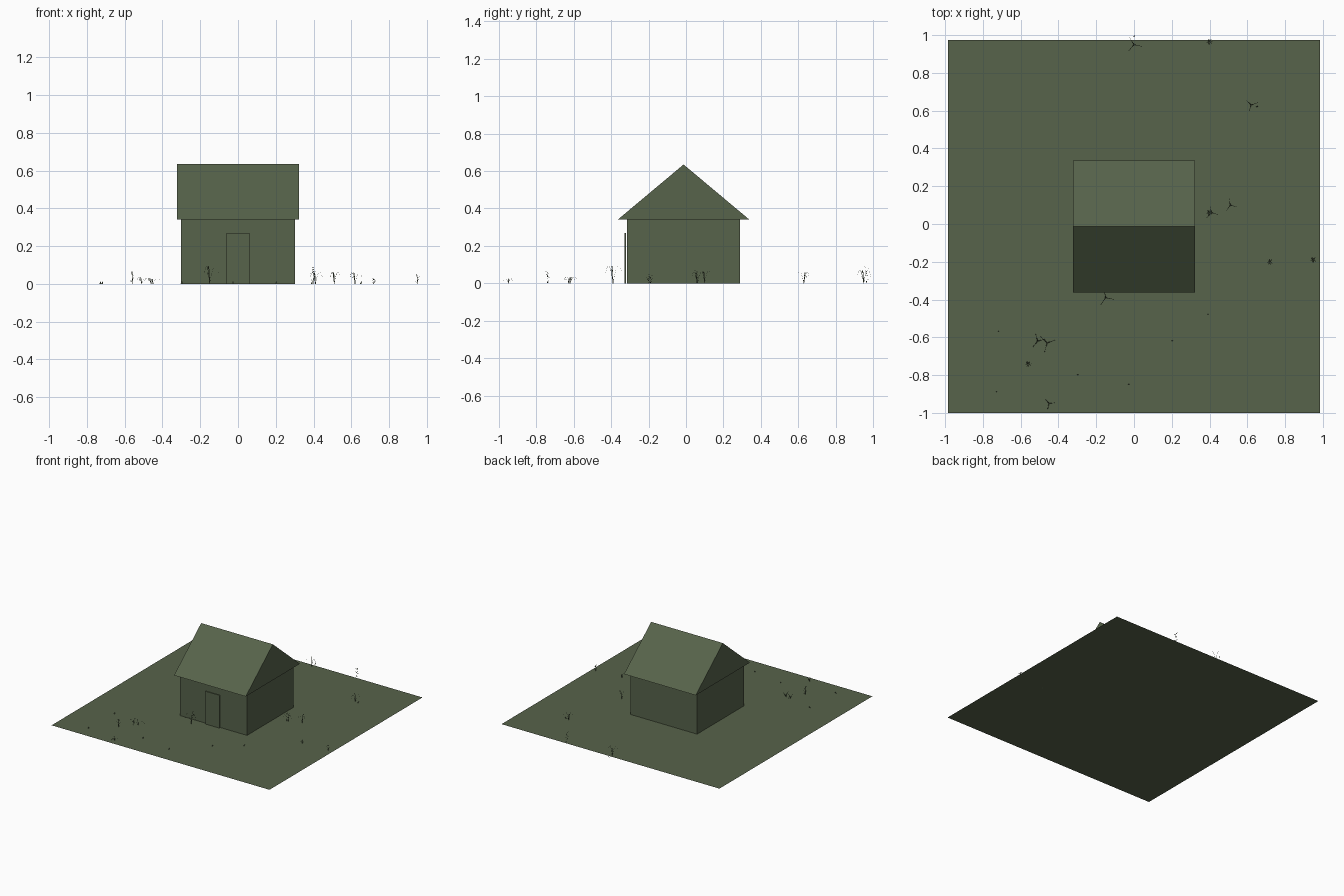
import bpy, bmesh, math, random
from mathutils import Vector

if "Cube" in bpy.data.objects:
    bpy.data.objects.remove(bpy.data.objects["Cube"])

random.seed(4)
green = bpy.data.materials.new("moss_green")
green.diffuse_color = (0.095, 0.125, 0.070, 1)
green.use_nodes = True
green.node_tree.nodes["Principled BSDF"].inputs["Base Color"].default_value = green.diffuse_color


def finish(name, bm):
    me = bpy.data.meshes.new(name)
    bm.to_mesh(me)
    bm.free()
    me.materials.append(green)
    ob = bpy.data.objects.new(name, me)
    bpy.context.collection.objects.link(ob)
    return ob


def box(name, lo, hi):
    bm = bmesh.new()
    bmesh.ops.create_cube(bm, size=1)
    for v in bm.verts:
        v.co = [(a + b) / 2 + c * (b - a) for a, b, c in zip(lo, hi, v.co)]
    return finish(name, bm)


def ribbon(bm, pts, side):
    """Thin blade strip along a path, tapering to its tip."""
    n = len(pts) - 1
    rows = []
    for i, p in enumerate(pts):
        w = side * (1 - 0.7 * i / n)
        rows.append((bm.verts.new(p - w), bm.verts.new(p + w)))
    for a, b in zip(rows, rows[1:]):
        bm.faces.new((a[0], a[1], b[1], b[0]))


def arch_grass(bm, x, y, height, reach, blades=3):
    """Tuft of blades that rise and droop over."""
    for k in range(blades):
        ang = math.tau * k / blades + random.uniform(-0.4, 0.4)
        d = Vector((math.cos(ang), math.sin(ang), 0))
        side = Vector((-d.y, d.x, 0)) * 0.002
        pts = [Vector((x, y, 0)) + d * reach * t
               + Vector((0, 0, height * (1 - (1 - 1.7 * t) ** 2)))
               for t in (i / 6 for i in range(7))]
        ribbon(bm, pts, side)


def leafy_stalk(bm, x, y, height, leaves=8):
    """Upright stem with small alternating leaves."""
    base = Vector((x, y, 0))
    ribbon(bm, [base, base + Vector((0, 0, height))], Vector((0.0015, 0, 0)))
    for k in range(leaves):
        ang = k * 2.4
        d = Vector((math.cos(ang), math.sin(ang), 0.4)) * 0.016
        p = base + Vector((0, 0, height * (k + 1) / leaves - 0.006))
        ribbon(bm, [p, p + d], Vector((-d.y, d.x, 0)) * 0.25)


# Ground sheet
bm = bmesh.new()
bm.faces.new([bm.verts.new(p) for p in
              ((-0.985, -1, 0), (0.985, -1, 0), (0.985, 0.975, 0), (-0.985, 0.975, 0))])
finish("ground", bm)

# House walls and door
box("house_body", (-0.302, -0.275, 0), (0.302, 0.288, 0.342))
box("front_wall", (-0.302, -0.315, 0), (0.302, -0.275, 0.342))
box("door", (-0.063, -0.328, 0), (0.063, -0.322, 0.268))

# Gable roof
bm = bmesh.new()
prof = ((-0.363, 0.342), (0.337, 0.342), (-0.013, 0.635))
ends = [[bm.verts.new((x, y, z)) for y, z in prof] for x in (-0.324, 0.324)]
bm.faces.new(ends[0][::-1])
bm.faces.new(ends[1])
for i in range(3):
    j = (i + 1) % 3
    bm.faces.new((ends[0][i], ends[0][j], ends[1][j], ends[1][i]))
bmesh.ops.recalc_face_normals(bm, faces=bm.faces)
finish("roof", bm)

# Drooping grass tufts
bm = bmesh.new()
for x, y, h, r in ((-0.15, -0.39, 0.095, 0.05), (0.51, 0.10, 0.065, 0.035),
                   (0.62, 0.63, 0.06, 0.04), (0.0, 0.95, 0.07, 0.045),
                   (0.41, 0.06, 0.06, 0.04), (-0.46, -0.63, 0.032, 0.05),
                   (-0.51, -0.62, 0.035, 0.04), (-0.45, -0.95, 0.025, 0.03)):
    arch_grass(bm, x, y, h, r)
finish("grass_tufts", bm)

# Small leafy plants
bm = bmesh.new()
for x, y, h in ((0.40, 0.965, 0.09), (0.40, 0.06, 0.07), (-0.56, -0.74, 0.065),
                (0.95, -0.19, 0.05), (0.72, -0.2, 0.03)):
    leafy_stalk(bm, x, y, h)
finish("leafy_plants", bm)

# Tiny sprouts scattered on the ground
bm = bmesh.new()
for x, y in ((-0.72, -0.57), (-0.73, -0.89), (-0.03, -0.85), (0.39, -0.48),
             (0.0, 0.994), (0.65, 0.62), (0.2, -0.62), (-0.3, -0.8)):
    p = Vector((x, y, 0))
    ribbon(bm, [p, p + Vector((0.004, 0.004, 0.012))], Vector((0.005, 0, 0)))
finish("sprouts", bm)
